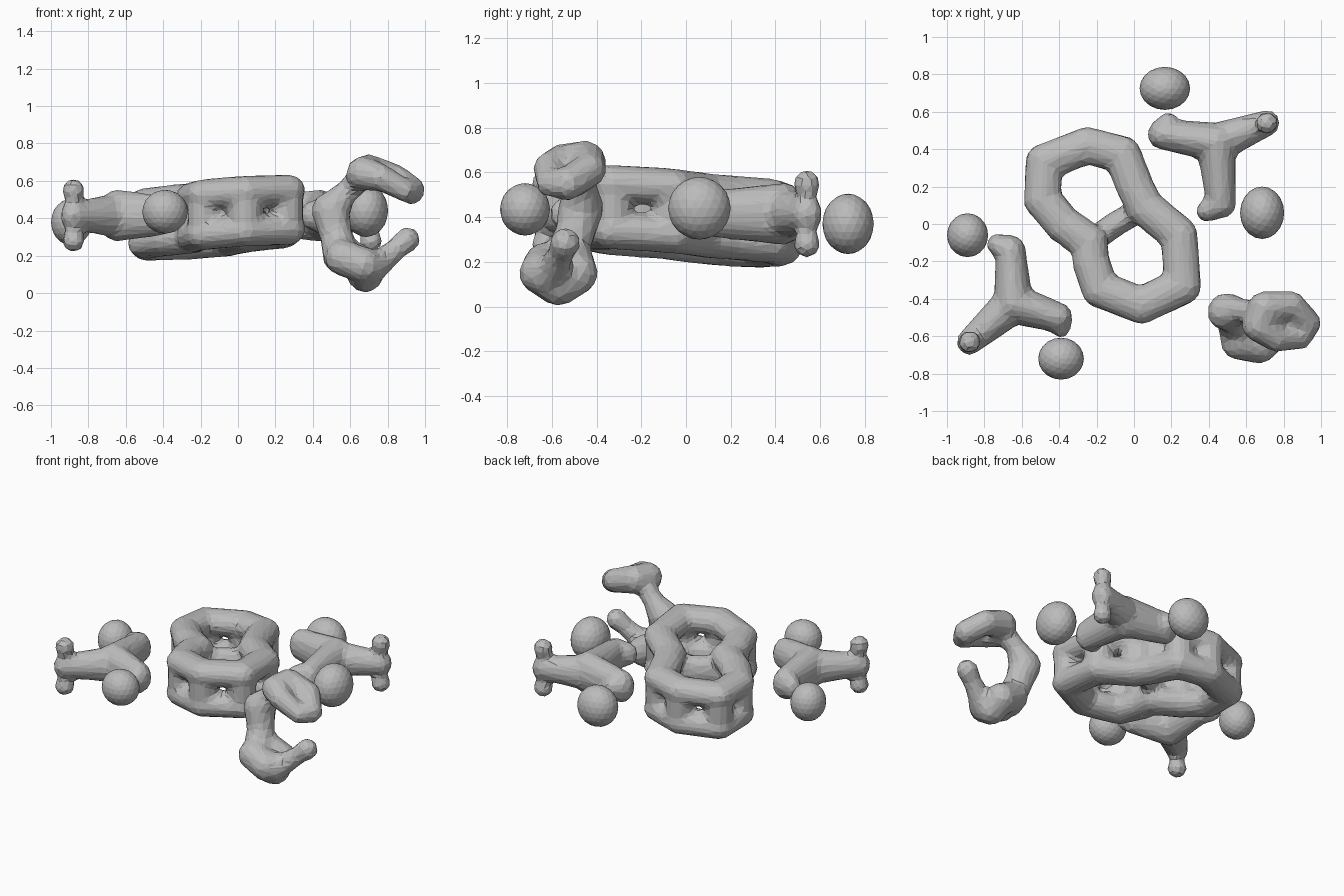
import bpy
import bmesh
from mathutils import Matrix, Vector

# Remove the default cube only
default_cube = bpy.data.objects.get("Cube")
if default_cube:
    bpy.data.objects.remove(default_cube, do_unlink=True)

# Single matte grey
grey = bpy.data.materials.new("matte_grey")
grey.use_nodes = True
colour = (0.5, 0.5, 0.5, 1)
grey.diffuse_color = colour
grey.node_tree.nodes["Principled BSDF"].inputs["Base Color"].default_value = colour


def add_ball(bm, centre, radius, stretch=(1, 1, 1), detail=2):
    """Add one faceted ball, optionally stretched, to a bmesh."""
    placement = Matrix.Translation(centre) @ Matrix.Diagonal((*stretch, 1))
    bmesh.ops.create_icosphere(bm, subdivisions=detail, radius=radius, matrix=placement)


def add_tube(bm, points, tall=1, closed=False):
    """Sweep balls along points given as (x, y, z, radius)."""
    points = [Vector(p) for p in points]
    if closed:
        points.append(points[0])
    for start, end in zip(points, points[1:]):
        length = (end.xyz - start.xyz).length
        steps = max(1, round(length / (0.4 * min(start.w, end.w))))
        for step in range(steps + 1):
            p = start.lerp(end, step / steps)
            add_ball(bm, p.xyz, p.w, (1, 1, tall))


def finish(name, bm, melted=True):
    """Turn a bmesh into an object; melt overlapping balls into a faceted skin."""
    mesh = bpy.data.meshes.new(name)
    bm.to_mesh(mesh)
    bm.free()
    mesh.materials.append(grey)
    part = bpy.data.objects.new(name, mesh)
    bpy.context.collection.objects.link(part)
    if melted:
        remesh = part.modifiers.new("melt", 'REMESH')
        remesh.mode = 'VOXEL'
        remesh.voxel_size = 0.02
        remesh.use_smooth_shade = False
        smooth = part.modifiers.new("soften", 'SMOOTH')
        smooth.factor = 0.5
        smooth.iterations = 3
        facets = part.modifiers.new("facets", 'DECIMATE')
        facets.ratio = 0.15


def core_height(x, y):
    """Height of the slightly tilted middle plane of the core."""
    return 0.41 + 0.06 * (x - y)


# Core: two stacked figure-eight loops, pinched at the waist and joined by posts
outline = [(-0.48, 0.33), (-0.25, 0.42), (-0.06, 0.37), (0.0, 0.21),
           (0.06, 0.09), (0.24, -0.06), (0.26, -0.33), (0.04, -0.435),
           (-0.18, -0.35), (-0.23, -0.2), (-0.24, -0.1), (-0.38, 0.0),
           (-0.49, 0.13)]
core = bmesh.new()
for layer in (-0.105, 0.105):
    add_tube(core, [(x, y, core_height(x, y) + layer, 0.104) for x, y in outline],
             tall=0.84, closed=True)
for x, y in outline:
    middle = core_height(x, y)
    add_tube(core, [(x, y, middle - 0.08, 0.095), (x, y, middle + 0.08, 0.095)])
# Thin bridge across the waist
add_tube(core, [(x, y, core_height(x, y), 0.068)
                for x, y in ((-0.24, -0.1), (-0.1, 0.0), (0.06, 0.09))], tall=1.6)
finish("core_double_ring", core)


def branch(name, hub, stem_end, foot, inner_end, nub, outer_end):
    """Three-armed branch with a pair of upright prongs on its outer arm."""
    z = 0.415
    bm = bmesh.new()
    hub_point = (*hub, z, 0.11)
    add_tube(bm, [hub_point, (*stem_end, z, 0.083), (*foot, z, 0.06)], tall=1.3)
    add_tube(bm, [hub_point, (*inner_end, z, 0.085), (*nub, z, 0.05)], tall=1.3)
    add_tube(bm, [hub_point, (*outer_end, z, 0.072)], tall=1.1)
    for side in (-1, 1):
        add_tube(bm, [(*outer_end, z, 0.06), (*outer_end, z + side * 0.09, 0.042),
                      (*outer_end, z + side * 0.135, 0.063)])
    finish(name, bm)


branch("right_branch", hub=(-0.645, -0.425), stem_end=(-0.66, -0.14), foot=(-0.73, -0.11),
       inner_end=(-0.41, -0.5), nub=(-0.39, -0.56), outer_end=(-0.88, -0.63))
branch("left_branch", hub=(0.44, 0.435), stem_end=(0.465, 0.11), foot=(0.39, 0.07),
       inner_end=(0.155, 0.48), nub=(0.185, 0.55), outer_end=(0.71, 0.54))

# Loose balls beside the branches
balls = {
    "front_ball": ((-0.39, -0.72, 0.435), (0.122, 0.112, 0.117)),
    "right_ball": ((-0.89, -0.06, 0.38), (0.11, 0.117, 0.125)),
    "left_ball": ((0.685, 0.06, 0.44), (0.118, 0.14, 0.14)),
    "back_ball": ((0.165, 0.725, 0.37), (0.135, 0.115, 0.135)),
}
for name, (centre, size) in balls.items():
    bm = bmesh.new()
    add_ball(bm, centre, 1, size, detail=3)
    finish(name, bm, melted=False)

# Hook: curled upper lobe, bent spine and a lower cup with a raised arm
hook = bmesh.new()
add_tube(hook, [(0.67, -0.54, 0.64, 0.095), (0.7, -0.45, 0.65, 0.095),
                (0.84, -0.435, 0.61, 0.08), (0.925, -0.53, 0.55, 0.078),
                (0.89, -0.61, 0.55, 0.062), (0.76, -0.61, 0.62, 0.075)], closed=True)
add_tube(hook, [(0.66, -0.48, 0.62, 0.07), (0.57, -0.46, 0.53, 0.065),
                (0.495, -0.47, 0.44, 0.105), (0.525, -0.5, 0.31, 0.09),
                (0.55, -0.56, 0.2, 0.1)])
cup = [(0.56, -0.63, 0.19), (0.67, -0.65, 0.15), (0.68, -0.57, 0.1),
       (0.67, -0.49, 0.15), (0.56, -0.51, 0.21)]
add_tube(hook, [(*p, 0.1) for p in cup], closed=True)
add_tube(hook, [(0.7, -0.62, 0.14, 0.1), (0.77, -0.59, 0.17, 0.07),
                (0.85, -0.56, 0.24, 0.06), (0.905, -0.54, 0.285, 0.07)])
finish("hook", hook)
